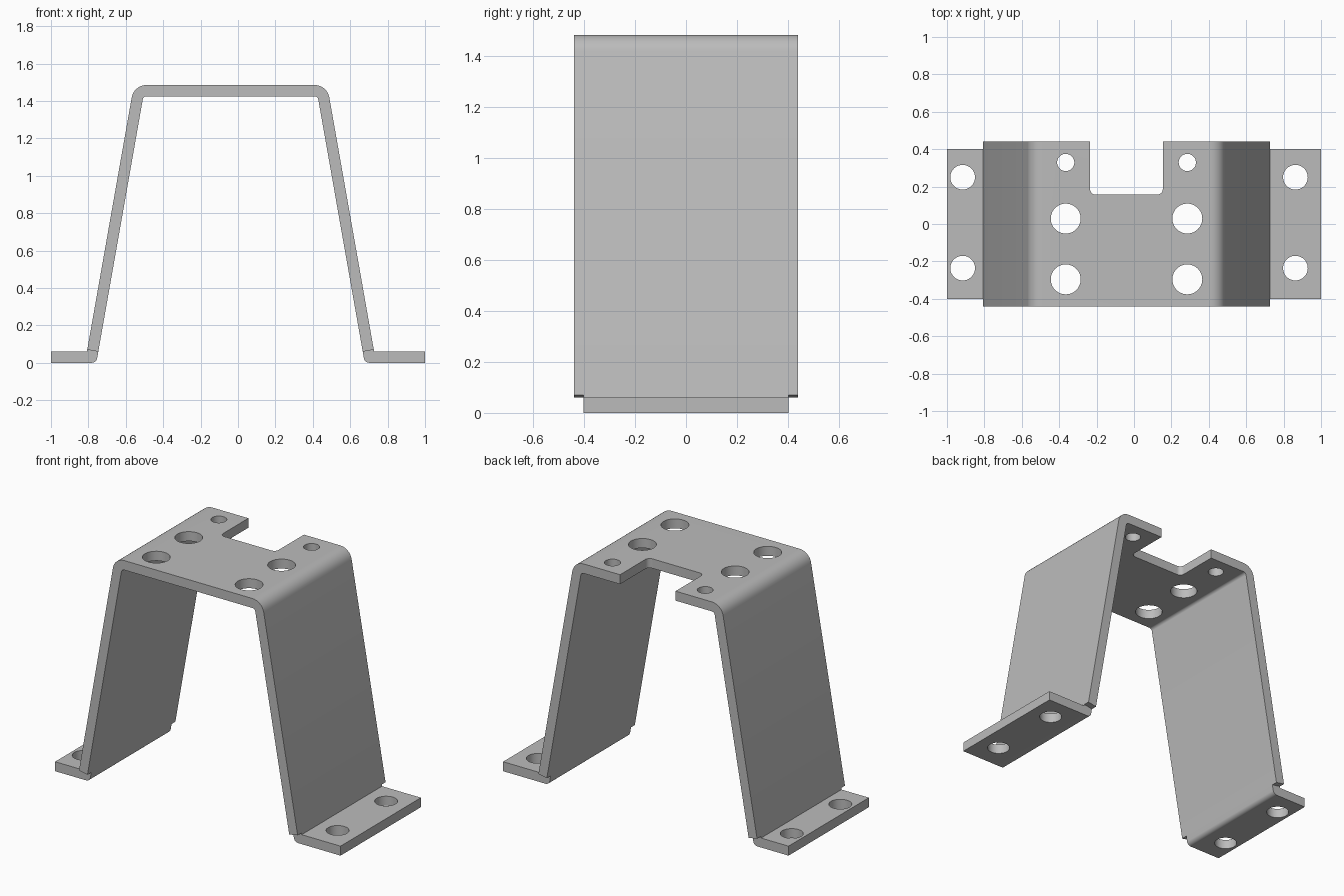
import bpy, bmesh, math
from mathutils import Vector

if "Cube" in bpy.data.objects:
    bpy.data.objects.remove(bpy.data.objects["Cube"], do_unlink=True)

CX = -0.04            # centre line of the legs
T = 0.06              # sheet thickness
H = 1.485             # overall height
TILT = math.radians(10)
HALF = 0.766          # leg outer face, half spread at LEG_Z
LEG_Z = 0.07

mat = bpy.data.materials.new("Plain grey metal")
mat.diffuse_color = (0.5, 0.5, 0.5, 1)
mat.use_nodes = True
mat.node_tree.nodes["Principled BSDF"].inputs["Base Color"].default_value = (0.5, 0.5, 0.5, 1)


def rounded(points, seg=8):
    """Points are (x, y, radius); returns the outline with filleted corners."""
    out = []
    n = len(points)
    for i, (x, y, r) in enumerate(points):
        p = Vector((x, y))
        if r == 0:
            out.append(p)
            continue
        a = (Vector(points[i - 1][:2]) - p).normalized()
        b = (Vector(points[(i + 1) % n][:2]) - p).normalized()
        half = a.angle(b) / 2
        centre = p + (a + b).normalized() * r / math.sin(half)
        s = p + a * r / math.tan(half) - centre
        e = p + b * r / math.tan(half) - centre
        sweep = s.angle_signed(e)
        for k in range(seg + 1):
            t = -sweep * k / seg
            c, d = math.cos(t), math.sin(t)
            out.append(centre + Vector((s.x * c - s.y * d, s.x * d + s.y * c)))
    return out


def prism(bm, outline, lo, hi, axis):
    """Extrude an outline along y (front profile) or z (plan)."""
    def place(p, h):
        return (p.x, h, p.y) if axis == "y" else (p.x, p.y, h)
    face = bm.faces.new([bm.verts.new(place(p, lo)) for p in outline])
    ext = bmesh.ops.extrude_face_region(bm, geom=[face])
    move = (0, hi - lo, 0) if axis == "y" else (0, 0, hi - lo)
    bmesh.ops.translate(bm, vec=move,
                        verts=[v for v in ext["geom"] if isinstance(v, bmesh.types.BMVert)])


def make(name, bm):
    bmesh.ops.recalc_face_normals(bm, faces=bm.faces)
    me = bpy.data.meshes.new(name)
    bm.to_mesh(me)
    bm.free()
    me.materials.append(mat)
    ob = bpy.data.objects.new(name, me)
    bpy.context.collection.objects.link(ob)
    return ob


def circle(x, y, r, n=48):
    return [Vector((x + r * math.cos(2 * math.pi * i / n),
                    y + r * math.sin(2 * math.pi * i / n))) for i in range(n)]


def cut(ob, outlines, lo, hi):
    """Cut plan outlines through a part, then shade it."""
    bm = bmesh.new()
    for o in outlines:
        prism(bm, o, lo, hi, "z")
    cutter = make("cutter", bm)
    cutter.hide_render = True
    mod = ob.modifiers.new("Holes", "BOOLEAN")
    mod.operation = "DIFFERENCE"
    mod.solver = "EXACT"
    mod.object = cutter
    bpy.ops.object.select_all(action="DESELECT")
    ob.select_set(True)
    bpy.context.view_layer.objects.active = ob
    bpy.ops.object.modifier_apply(modifier=mod.name)
    bpy.data.objects.remove(cutter, do_unlink=True)
    bpy.ops.object.shade_smooth_by_angle(angle=math.radians(30))


# Leg geometry: outer line, inner line and square-cut lower end
def leg_x(z):
    return HALF - math.tan(TILT) * (z - LEG_Z)


def inner_x(z):
    return leg_x(z) - T / math.cos(TILT)


end_in = (HALF - T * math.cos(TILT), LEG_Z - T * math.sin(TILT))

# Top plate and both legs as one bent strip
half = [(end_in[0], end_in[1], 0), (HALF, LEG_Z, 0), (leg_x(H), H, 0.08)]
inner = (inner_x(H - T), H - T, 0.02)
profile = half + [(-x, z, r) for x, z, r in reversed(half)]
profile += [(-inner[0], inner[1], inner[2]), inner]
bm = bmesh.new()
prism(bm, [p + Vector((CX, 0)) for p in rounded(profile)], -0.44, 0.44, "y")
body = make("bracket_body", bm)

# Rear notch and the plate holes
notch = rounded([(-0.235, 0.157, 0.03), (0.154, 0.157, 0.03), (0.154, 0.6, 0), (-0.235, 0.6, 0)])
holes = [circle(CX + s * 0.325, y, r) for s in (-1, 1)
         for y, r in ((0.329, 0.046), (0.029, 0.08), (-0.296, 0.08))]
cut(body, [notch] + holes, 1.3, 1.6)

# Narrower feet with a rounded heel, the left one reaching further out
for name, s, end, hole_x in (("left_foot", 1, 1.0, 0.863), ("right_foot", -1, -1.0, -0.916)):
    tip = abs(end - CX)
    foot = [(end_in[0], end_in[1], 0), (inner_x(0), 0, 0.03), (tip, 0, 0),
            (tip, T, 0), (leg_x(T), T, 0), (HALF, LEG_Z, 0)]
    bm = bmesh.new()
    prism(bm, [Vector((CX + s * p.x, p.y)) for p in rounded(foot)], -0.402, 0.402, "y")
    cut(make(name, bm), [circle(hole_x, y, 0.066) for y in (0.25, -0.236)], -0.1, 0.2)
